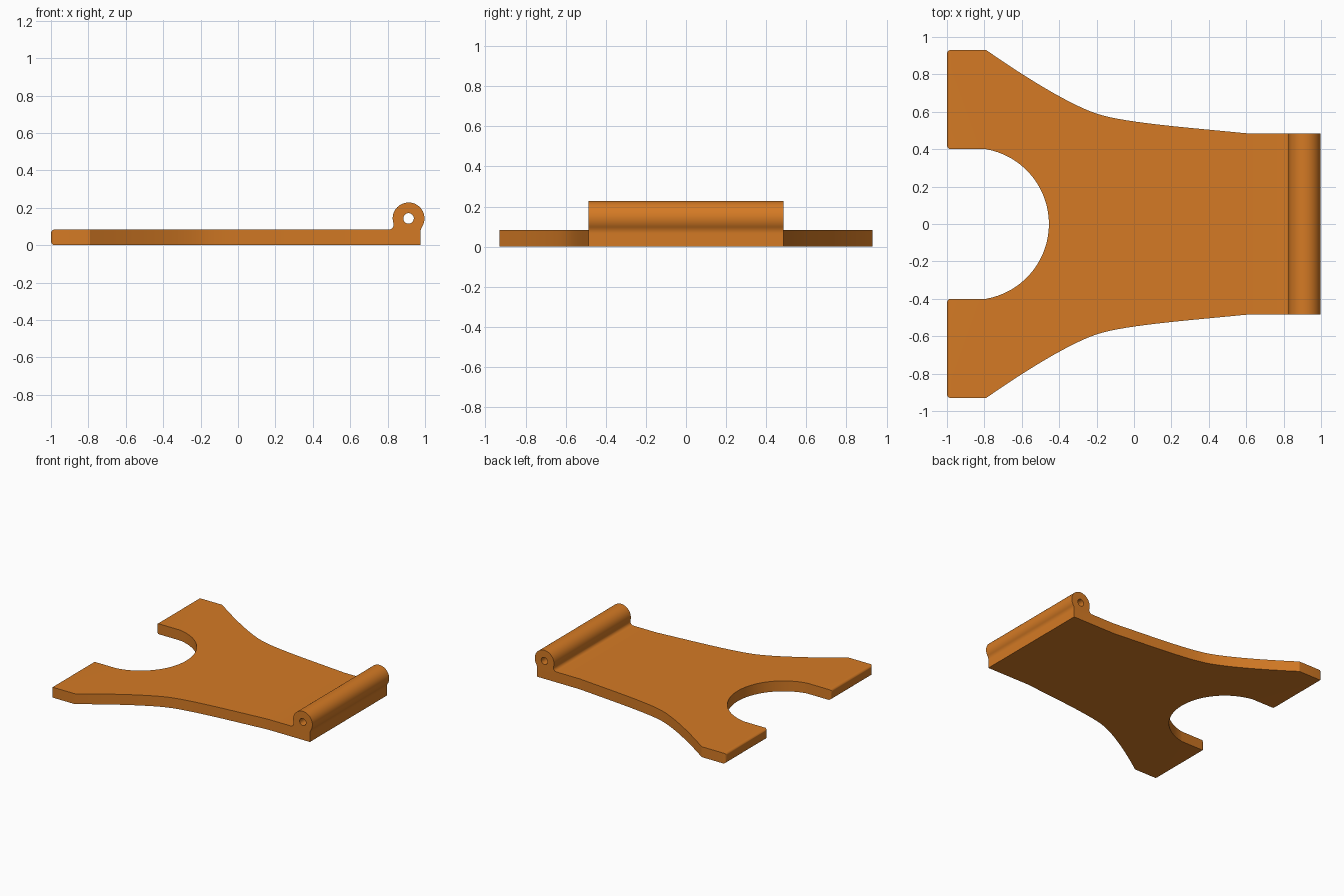
import bpy, bmesh, math
from mathutils import Vector
from mathutils.geometry import interpolate_bezier

if "Cube" in bpy.data.objects:
    bpy.data.objects.remove(bpy.data.objects["Cube"])

orange = bpy.data.materials.new("burnt orange")
orange.diffuse_color = (0.66, 0.195, 0.018, 1)
orange.use_nodes = True
orange.node_tree.nodes["Principled BSDF"].inputs["Base Color"].default_value = orange.diffuse_color


def arc(cx, cy, r, a0, a1, n):
    """Points on an arc, angles in degrees."""
    angles = [math.radians(a0 + (a1 - a0) * i / n) for i in range(n + 1)]
    return [(cx + r * math.cos(a), cy + r * math.sin(a)) for a in angles]


def bezier(a, b, c, d, n):
    return [tuple(p)[:2] for p in interpolate_bezier(*[Vector((*q, 0)) for q in (a, b, c, d)], n)]


def prism(name, points, start, sweep):
    """Extrude a closed outline; start maps a 2D point to 3D."""
    bm = bmesh.new()
    face = bm.faces.new([bm.verts.new(start(*p)) for p in points])
    ext = bmesh.ops.extrude_face_region(bm, geom=[face])
    bmesh.ops.translate(bm, vec=sweep, verts=[v for v in ext["geom"] if isinstance(v, bmesh.types.BMVert)])
    bmesh.ops.recalc_face_normals(bm, faces=bm.faces)
    mesh = bpy.data.meshes.new(name)
    bm.to_mesh(mesh)
    bm.free()
    mesh.materials.append(orange)
    obj = bpy.data.objects.new(name, mesh)
    bpy.context.collection.objects.link(obj)
    return obj


def side(x, z):
    return (x, -1.1, z)


# Side profile: flat plate with rounded lip, rising through fillets into the hinge barrel
T, HX, HZ, HR = 0.083, 0.912, 0.143, 0.085


def angle_to(x, z):
    return math.degrees(math.atan2(z - HZ, x - HX))


f1, f2 = 0.027, 0.06
c1 = (HX - math.sqrt((HR + f1) ** 2 - (T + f1 - HZ) ** 2), T + f1)
c2x = 0.975 + f2
c2 = (c2x, HZ - math.sqrt((HR + f2) ** 2 - (c2x - HX) ** 2))
a1, a2 = angle_to(*c1) % 360, angle_to(*c2)
profile = (arc(-0.98, 0.02, 0.02, 180, 270, 6) + [(0.975, 0)]
           + arc(*c2, f2, 180, 180 + a2, 8)
           + arc(HX, HZ, HR, a2, a1, 48)[1:]
           + arc(*c1, f1, a1 - 180, -90, 8)[1:]
           + arc(-0.98, T - 0.02, 0.02, 90, 180, 6))
plate = prism("hinged_plate", profile, side, (0, 2.2, 0))

# Plan outline: flared arms, curved waist and a round notch
L, R = -0.9995, 0.02
half = (arc(-0.861, 0, 0.406, 0, 80.1, 24) + arc(L + R, 0.4 + R, R, 270, 180, 5)
        + arc(L + R, 0.93 - R, R, 180, 90, 5)
        + bezier((-0.79, 0.93), (-0.6, 0.797), (-0.35, 0.64), (-0.2, 0.59), 16)
        + bezier((-0.2, 0.59), (-0.05, 0.54), (0.3, 0.515), (0.6, 0.485), 16)[1:]
        + [(1.1, 0.485)])
outline = half + [(x, -y) for x, y in reversed(half[1:])]
plan = prism("plan_cutter", outline, lambda x, y: (x, y, -0.1), (0, 0, 0.5))

# Pin hole through the barrel
pin = prism("pin_hole_cutter", arc(HX, HZ, 0.028, 0, 348.75, 31), side, (0, 2.2, 0))

for cutter, op in ((plan, "INTERSECT"), (pin, "DIFFERENCE")):
    mod = plate.modifiers.new(cutter.name, "BOOLEAN")
    mod.operation, mod.object, mod.solver = op, cutter, "EXACT"
bpy.context.view_layer.objects.active = plate
plate.select_set(True)
for mod in list(plate.modifiers):
    bpy.ops.object.modifier_apply(modifier=mod.name)
for cutter in (plan, pin):
    bpy.data.objects.remove(cutter)

# Smooth curved walls, sharp edges
bpy.ops.object.shade_smooth_by_angle(angle=math.radians(25))
